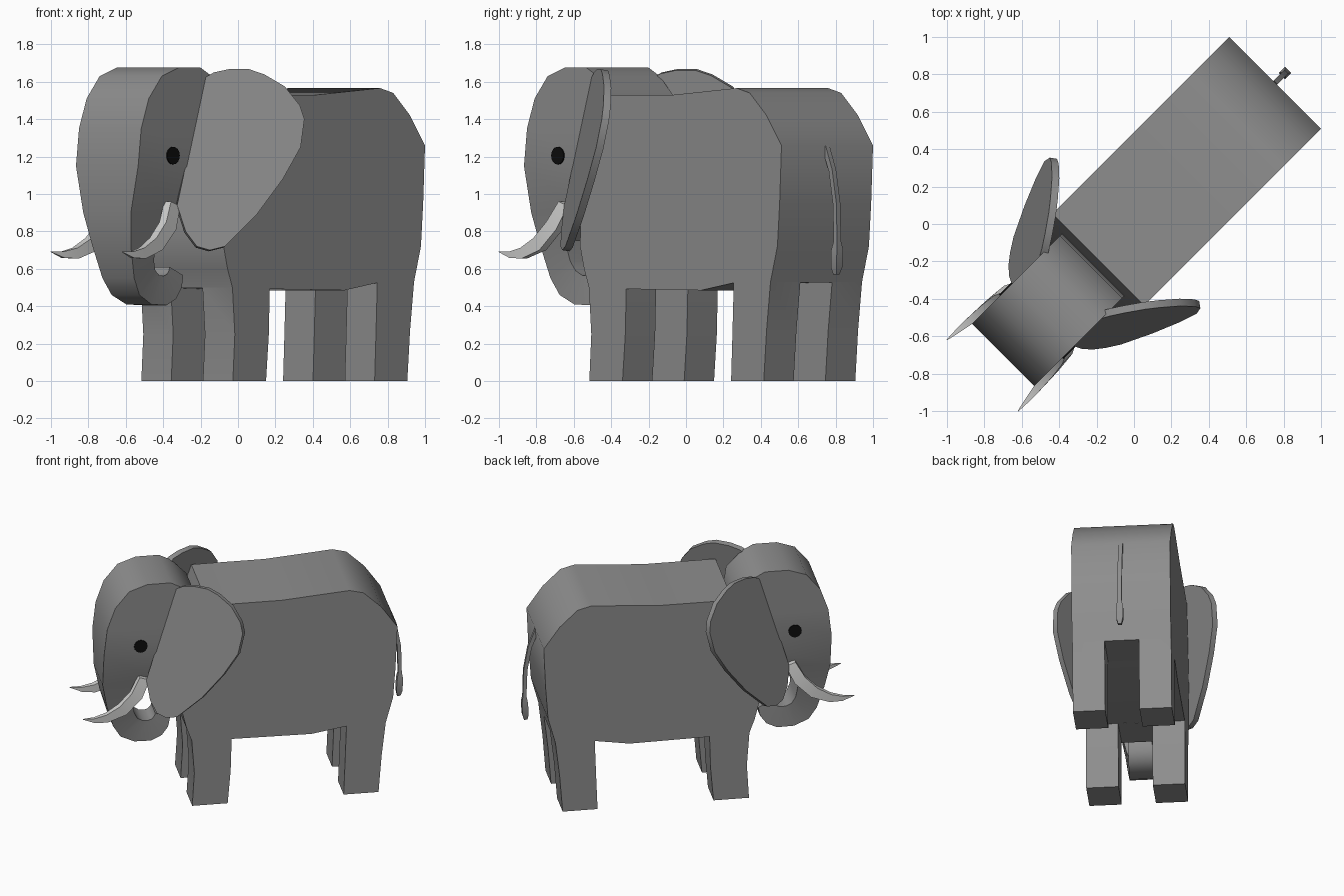
import bpy, bmesh, math
from mathutils import Vector

if "Cube" in bpy.data.objects:
    bpy.data.objects.remove(bpy.data.objects["Cube"])

S = math.sqrt(0.5)


def mat(name, r, g, b):
    m = bpy.data.materials.new(name)
    m.diffuse_color = (r, g, b, 1)
    m.use_nodes = True
    m.node_tree.nodes["Principled BSDF"].inputs["Base Color"].default_value = m.diffuse_color
    return m


GREY = mat("grey_skin", 0.27, 0.27, 0.27)
IVORY = mat("pale_ivory", 0.62, 0.62, 0.61)
BLACK = mat("black", 0.004, 0.004, 0.004)


def W(u, v, z):
    """Body axes (u = backwards, v = to the side) to world: turned 45 degrees."""
    return Vector(((u + v) * S, (u - v) * S, z))


def make(name, rings, material):
    """Skin a list of equal closed rings of world points and cap both ends."""
    bm = bmesh.new()
    vs = [[bm.verts.new(p) for p in r] for r in rings]
    n = len(vs[0])
    for a, b in zip(vs, vs[1:]):
        for i in range(n):
            j = (i + 1) % n
            bm.faces.new((a[i], a[j], b[j], b[i]))
    bm.faces.new(vs[0])
    bm.faces.new(vs[-1][::-1])
    bmesh.ops.recalc_face_normals(bm, faces=bm.faces)
    me = bpy.data.meshes.new(name)
    bm.to_mesh(me)
    bm.free()
    me.materials.append(material)
    ob = bpy.data.objects.new(name, me)
    bpy.context.collection.objects.link(ob)
    smooth(ob)
    return ob


def smooth(ob):
    ob.data.shade_smooth()
    ob.data.set_sharp_from_angle(angle=math.radians(38))


def slab(name, profile, v0, v1, material):
    return make(name, [[W(u, v, z) for u, z in profile] for v in (v0, v1)], material)


def loft(name, sections, material, side=1):
    """Sections: front u,z, back u,z, half width, side offset."""
    rings = []
    for uf, zf, ub, zb, h, c in sections:
        c *= side
        rings.append([W(uf, c - h, zf), W(uf, c + h, zf), W(ub, c + h, zb), W(ub, c - h, zb)])
    return make(name, rings, material)


# Body with legs: one side profile, then a channel cut between the legs
body = slab("body_and_legs", [
    (-.385, 0), (-.37, .25), (-.388, .5), (-.425, .6), (-.455, .72), (-.45, .88),
    (-.36, 1.25), (-.27, 1.53), (.247, 1.53), (.729, 1.566), (.828, 1.54),
    (.955, 1.42), (1.068, 1.26), (1.054, .95), (1.037, .72), (.985, .53),
    (.955, .27), (.934, 0), (.687, 0), (.697, .25), (.707, .525), (.46, .485),
    (-.106, .492), (-.113, .25), (-.134, 0)], -.346, .346, GREY)
cutter = slab("leg_gap_cutter", [
    (-1, -.2), (-1, .515), (-.107, .491), (.46, .484), (.706, .524), (1.5, .535), (1.5, -.2)],
    -.12, .12, GREY)
cutter.hide_render = True
mod = body.modifiers.new("leg_gap", "BOOLEAN")
mod.operation = "DIFFERENCE"
mod.solver = "EXACT"
mod.object = cutter
bpy.context.view_layer.objects.active = body
bpy.ops.object.modifier_apply(modifier="leg_gap")
bpy.data.objects.remove(cutter)
smooth(body)

# Head running down into the curled trunk
loft("head_and_trunk", [
    (-.684, 1.675, -.518, 1.675, .235, 0),
    (-.811, 1.63, -.433, 1.63, .235, 0),
    (-.91, 1.51, -.325, 1.52, .235, 0),
    (-.967, 1.35, -.30, 1.35, .235, 0),
    (-.99, 1.15, -.35, 1.15, .235, 0),
    (-.99, .9, -.62, .92, .18, 0),
    (-.955, .72, -.77, .75, .145, 0),
    (-.905, .55, -.755, .64, .12, 0),
    (-.85, .46, -.73, .59, .105, 0),
    (-.75, .41, -.69, .565, .095, 0),
    (-.63, .405, -.65, .562, .09, 0),
    (-.555, .44, -.625, .57, .087, 0),
    (-.51, .50, -.607, .59, .085, 0),
    (-.497, .565, -.60, .61, .083, 0)], GREY)

# Ear outline in x,z; it lies on a plane leaning away from the head
EAR = [(-.18, 1.62), (-.13, 1.65), (-.05, 1.667), (.06, 1.667), (.14, 1.64), (.25, 1.575),
       (.33, 1.475), (.355, 1.40), (.335, 1.25), (.24, 1.08), (.10, .89), (-.07, .72),
       (-.15, .70), (-.22, .72), (-.28, .80), (-.325, .94)]
NORMAL = Vector((-.177, 1, -.175)).normalized()
outer = [Vector((x, -.51 + .177 * (x + .18) + .175 * (z - 1.6), z)) for x, z in EAR]
inner = [p + NORMAL * .04 for p in outer]

TUSK = [(-.735, .96, -.665, .935, .026, .203),
        (-.80, .85, -.725, .81, .026, .232),
        (-.885, .765, -.84, .70, .026, .243),
        (-.98, .712, -.97, .655, .021, .253),
        (-1.065, .692, -1.06, .658, .013, .262),
        (-1.146, .693, -1.144, .689, .002, .269)]

for side, label in ((1, "right"), (-1, "left")):
    rings = [outer, inner]
    if side < 0:   # mirror across the body axis swaps x and y
        rings = [[Vector((p.y, p.x, p.z)) for p in r] for r in rings]
    make(label + "_ear", rings, GREY)
    loft(label + "_tusk", TUSK, IVORY, side)
    # Eye plate
    circle = [(-.73 + .047 * math.cos(a * math.pi / 8), 1.205 + .047 * math.sin(a * math.pi / 8))
              for a in range(16)]
    slab(label + "_eye", circle, side * .234, side * .243, BLACK)

# Tail with a thicker tuft
loft("tail", [
    (1.05, 1.23, 1.07, 1.26, .015, 0),
    (1.095, 1.12, 1.12, 1.13, .015, 0),
    (1.125, .95, 1.152, .95, .015, 0),
    (1.132, .75, 1.157, .75, .015, 0),
    (1.122, .70, 1.165, .70, .024, 0),
    (1.118, .61, 1.16, .61, .023, 0),
    (1.125, .57, 1.148, .57, .012, 0)], GREY)
